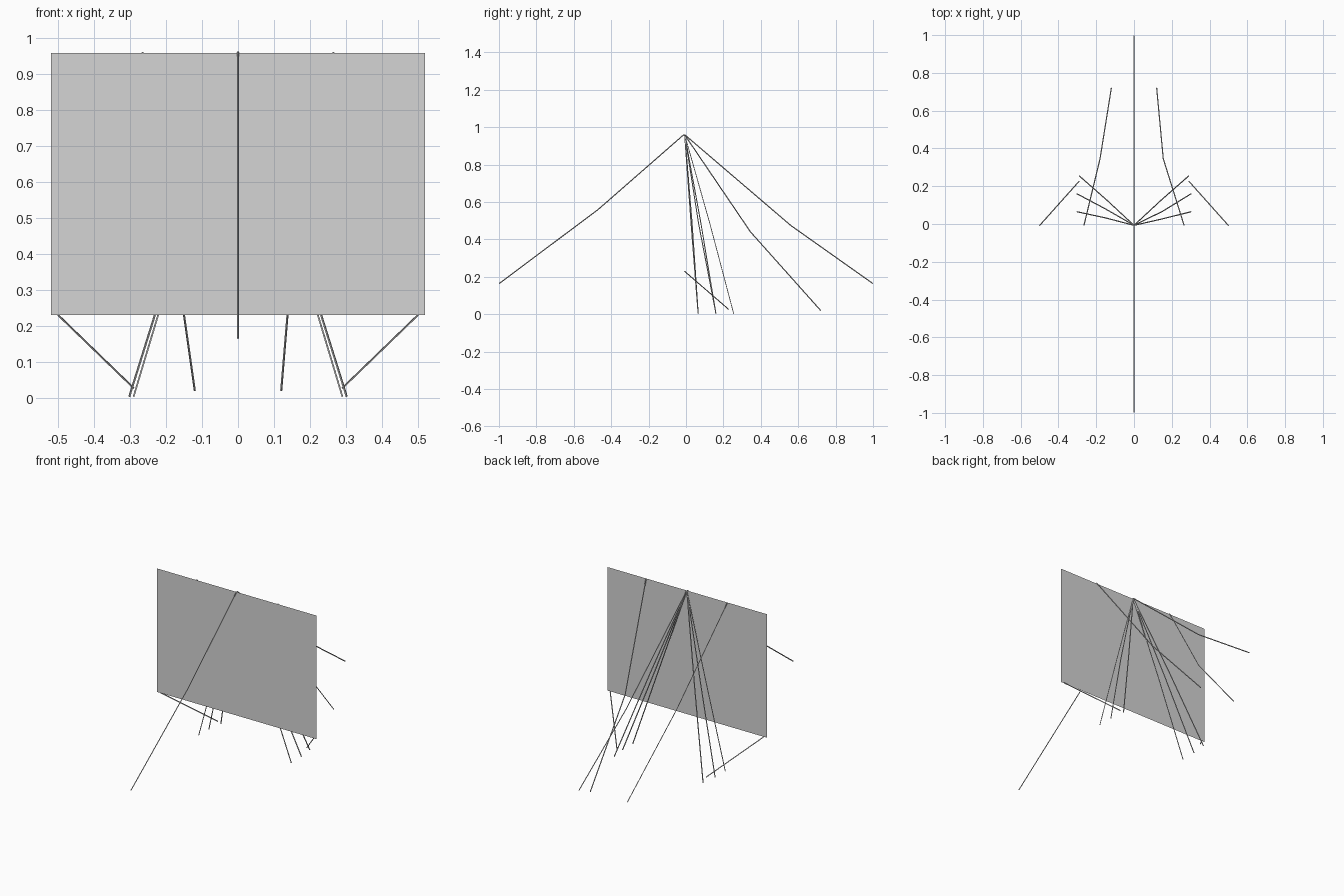
import bpy
import bmesh

if "Cube" in bpy.data.objects:
    bpy.data.objects.remove(bpy.data.objects["Cube"])

grey = bpy.data.materials.new("light grey")
grey.diffuse_color = (0.66, 0.66, 0.66, 1)
grey.use_nodes = True
grey.node_tree.nodes["Principled BSDF"].inputs["Base Color"].default_value = grey.diffuse_color


def wire(name, points, radius=0.003):
    """Thin four-sided rod running through the points."""
    c = bpy.data.curves.new(name, "CURVE")
    c.dimensions = "3D"
    c.bevel_depth = radius
    c.bevel_resolution = 0
    c.use_fill_caps = True
    s = c.splines.new("POLY")
    s.points.add(len(points) - 1)
    for p, co in zip(s.points, points):
        p.co = (*co, 1)
    s.use_smooth = False
    c.materials.append(grey)
    bpy.context.collection.objects.link(bpy.data.objects.new(name, c))


# Upright flat sheet
bm = bmesh.new()
corners = [(-0.52, 0.23), (0.52, 0.23), (0.52, 0.958), (-0.52, 0.958)]
bm.faces.new([bm.verts.new((x, -0.011, z)) for x, z in corners])
mesh = bpy.data.meshes.new("panel")
bm.to_mesh(mesh)
bm.free()
mesh.materials.append(grey)
bpy.context.collection.objects.link(bpy.data.objects.new("panel", mesh))

# Long centre stays, front and back
top = (0, -0.007, 0.96)
wire("front_stay", [(0, -0.012, 0.96), (0, -0.47, 0.56), (0, -0.998, 0.165)])
wire("back_stay", [top, (0, 0.56, 0.475), (0, 0.998, 0.165)])

for side, s in (("left", -1), ("right", 1)):
    # Bent stays from the top edge
    knee = 0.18 if s < 0 else 0.155
    wire(side + "_back_stay",
         [(s * 0.265, -0.007, 0.959), (s * knee, 0.345, 0.44), (s * 0.12, 0.72, 0.02)])

    # Fan of three legs from the top centre
    feet = [(0.302, 0.065), (0.302, 0.16), (0.29, 0.255)]
    for i, (x, y) in enumerate(feet):
        bend = 0.42 if s > 0 and i < 2 else 0.5
        wire(f"{side}_leg_{i + 1}",
             [top, (s * x * 0.5, y * bend, 0.485), (s * x, y, 0.003)])

    # Short braces from the lower corners
    wire(side + "_corner_brace", [(s * 0.5, -0.008, 0.23), (s * 0.29, 0.227, 0.027)])
